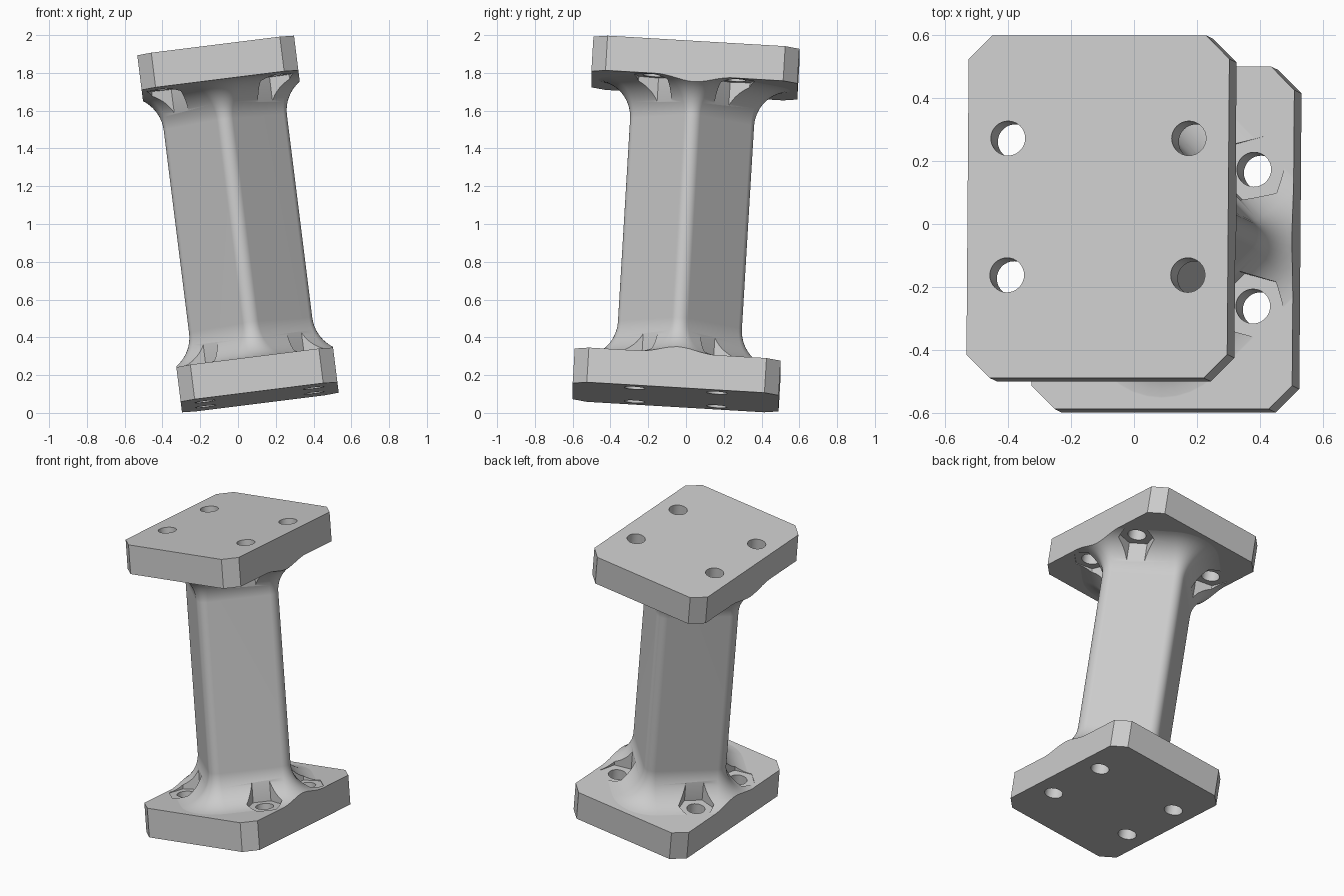
import bpy, bmesh
from math import sin, cos, pi, atan2, radians
from mathutils import Matrix, Vector

cube = bpy.data.objects.get("Cube")
if cube:
    bpy.data.objects.remove(cube, do_unlink=True)

HALF_X, HALF_Y, HALF_Z = 0.418, 0.546, 0.926   # overall half sizes
CHAMFER, THICK = 0.075, 0.185                  # plate corner cut and thickness
FLAT, ROUND, FILLET = 0.25, 0.06, 0.2          # column half width, corner, flare
BOLT_X, BOLT_Y = 0.29, 0.218
INNER = HALF_Z - THICK                         # inner plate surface height

gray = bpy.data.materials.new("light gray")
gray.use_nodes = True
gray.diffuse_color = (0.6, 0.6, 0.6, 1)
gray.node_tree.nodes["Principled BSDF"].inputs["Base Color"].default_value = (0.6, 0.6, 0.6, 1)


def make_object(name, bm):
    bmesh.ops.recalc_face_normals(bm, faces=bm.faces)
    mesh = bpy.data.meshes.new(name)
    bm.to_mesh(mesh)
    bm.free()
    mesh.materials.append(gray)
    obj = bpy.data.objects.new(name, mesh)
    bpy.context.collection.objects.link(obj)
    return obj


def loft(bm, rings):
    """Closed solid through a list of equal-length point rings."""
    rows = [[bm.verts.new(p) for p in ring] for ring in rings]
    for a, b in zip(rows, rows[1:]):
        for i in range(len(a)):
            j = (i + 1) % len(a)
            bm.faces.new((a[i], a[j], b[j], b[i]))
    bm.faces.new(rows[0])
    bm.faces.new(rows[-1])


def prism(bm, outline, z0, z1):
    loft(bm, [[(x, y, z) for x, y in outline] for z in (z0, z1)])


def polygon(cx, cy, radius, sides, start=0):
    return [(cx + radius * cos(start + 2 * pi * i / sides),
             cy + radius * sin(start + 2 * pi * i / sides)) for i in range(sides)]


def plate_outline(hx, hy, c):
    return [(hx, c - hy), (hx, hy - c), (hx - c, hy), (c - hx, hy),
            (-hx, hy - c), (-hx, c - hy), (c - hx, -hy), (hx - c, -hy)]


def column_ring(offset, z, steps=8):
    """Rounded square standing on its corner, grown outward by offset."""
    ring, core, radius = [], (FLAT - ROUND) * 2 ** 0.5, ROUND + offset
    for corner in range(4):
        mid = corner * pi / 2
        for s in range(steps + 1):
            a = mid - pi / 4 + s * pi / 2 / steps
            ring.append((core * cos(mid) + radius * cos(a),
                         core * sin(mid) + radius * sin(a), z))
    return ring


def boolean(target, tool, operation):
    mod = target.modifiers.new(operation.lower(), "BOOLEAN")
    mod.operation, mod.solver, mod.object = operation, "EXACT", tool
    bpy.ops.object.select_all(action="DESELECT")
    target.select_set(True)
    bpy.context.view_layer.objects.active = target
    bpy.ops.object.modifier_apply(modifier=mod.name)
    bpy.data.objects.remove(tool, do_unlink=True)


# column with flared ends
STEPS = 14
flare = [(FILLET * (1 - sin(a)), INNER + 0.001 - FILLET * (1 - cos(a)))
         for a in (pi / 2 * i / STEPS for i in range(STEPS + 1))]
flare = [(FILLET, INNER + 0.06)] + flare
# the flare is widest against the plate and fades into the column
profile = [(o, z) for o, z in flare]
bm = bmesh.new()
loft(bm, [column_ring(o, z) for o, z in profile] +
         [column_ring(o, -z) for o, z in reversed(profile)])
body = make_object("flanged_post", bm)

# end plates, oversized and then trimmed together with the flares
bm = bmesh.new()
for z0, z1 in ((INNER, HALF_Z + 0.05), (-HALF_Z - 0.05, -INNER)):
    prism(bm, plate_outline(HALF_X + 0.15, HALF_Y + 0.15, CHAMFER), z0, z1)
boolean(body, make_object("end_plates", bm), "UNION")

bm = bmesh.new()
prism(bm, plate_outline(HALF_X, HALF_Y, CHAMFER), -HALF_Z, HALF_Z)
boolean(body, make_object("trim_block", bm), "INTERSECT")

# hexagonal nut pockets and bolt holes
pockets, holes = bmesh.new(), bmesh.new()
for sx in (-1, 1):
    for sy in (-1, 1):
        x, y = sx * BOLT_X, sy * BOLT_Y
        prism(pockets, polygon(x, y, 0.108, 6, atan2(sy, sx) + pi / 6),
              -INNER - 0.004, INNER + 0.004)
        prism(holes, polygon(x, y, 0.055, 32), -1.1, 1.1)
boolean(body, make_object("nut_pockets", pockets), "DIFFERENCE")
boolean(body, make_object("bolt_holes", holes), "DIFFERENCE")

# smooth flares and holes, crisp plate edges
bpy.ops.object.shade_smooth_by_angle(angle=radians(25))
weighted = body.modifiers.new("even_shading", "WEIGHTED_NORMAL")
weighted.keep_sharp = True

# lean the whole post
axis_z = Vector((-0.124, 0.0594, 0.9905)).normalized()
axis_x = Vector((axis_z.z, 0, -axis_z.x)).normalized()
axis_y = axis_z.cross(axis_x)
lean = Matrix((axis_x, axis_y, axis_z)).transposed().to_4x4()
body.matrix_world = Matrix.Translation((0, 0, 1)) @ lean
